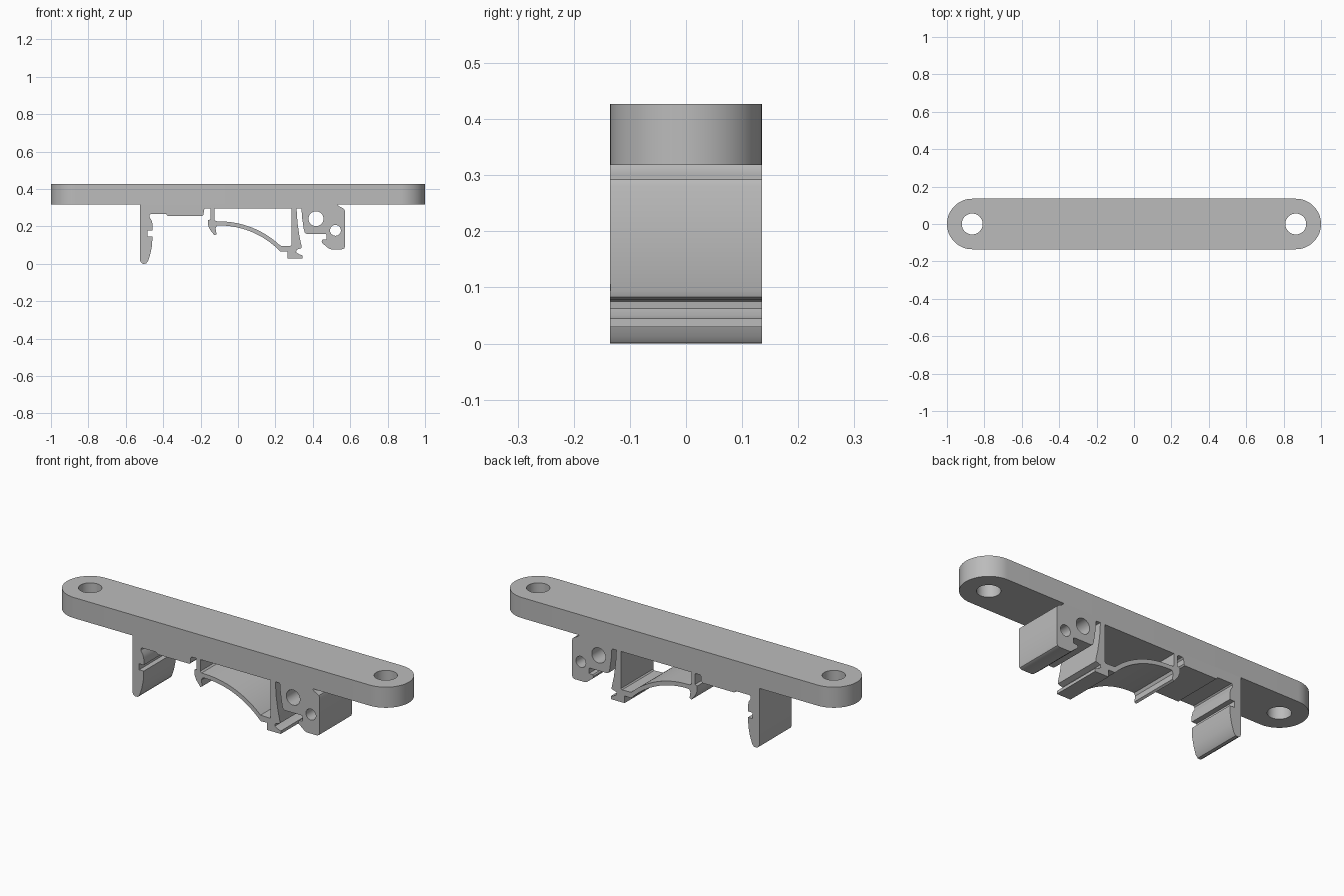
import bpy, math

if "Cube" in bpy.data.objects:
    bpy.data.objects.remove(bpy.data.objects["Cube"])

HALF_W = 0.135          # half depth of the whole bracket
Z_LOW, Z_TOP = 0.318, 0.427

grey = bpy.data.materials.new("matte grey")
grey.diffuse_color = (0.5, 0.5, 0.5, 1)
grey.use_nodes = True
grey.node_tree.nodes["Principled BSDF"].inputs["Base Color"].default_value = grey.diffuse_color


def arc(cx, cy, r, a0, a1, n):
    """Points along an arc, angles in degrees."""
    return [(cx + r * math.cos(math.radians(a0 + (a1 - a0) * i / n)),
             cy + r * math.sin(math.radians(a0 + (a1 - a0) * i / n)))
            for i in range(n + 1)]


def circle(cx, cy, r, n=40):
    return arc(cx, cy, r, 0, 360, n)[:-1]


def extrude(name, loops, half, location, rotation=(0, 0, 0)):
    """Solid from an outline and its holes, extruded both ways."""
    cu = bpy.data.curves.new(name, 'CURVE')
    cu.dimensions = '2D'
    cu.fill_mode = 'BOTH'
    cu.extrude = half
    for pts in loops:
        sp = cu.splines.new('POLY')
        sp.points.add(len(pts) - 1)
        for p, (x, y) in zip(sp.points, pts):
            p.co = (x, y, 0, 1)
        sp.use_cyclic_u = True
    ob = bpy.data.objects.new(name, cu)
    bpy.context.collection.objects.link(ob)
    ob.location, ob.rotation_euler = location, rotation
    bpy.ops.object.select_all(action='DESELECT')
    ob.select_set(True)
    bpy.context.view_layer.objects.active = ob
    bpy.ops.object.convert(target='MESH')
    ob = bpy.context.view_layer.objects.active
    # weld the caps to the walls
    bpy.ops.object.mode_set(mode='EDIT')
    bpy.ops.mesh.select_all(action='SELECT')
    bpy.ops.mesh.remove_doubles(threshold=0.0002)
    bpy.ops.mesh.normals_make_consistent(inside=False)
    bpy.ops.object.mode_set(mode='OBJECT')
    ob.data.materials.clear()
    ob.data.materials.append(grey)
    bpy.ops.object.shade_smooth_by_angle(angle=math.radians(30))
    return ob


# Mounting plate: round-ended bar with two screw holes
end = 1 - HALF_W
bar = arc(end, 0, HALF_W, -90, 90, 32) + arc(-end, 0, HALF_W, 90, 270, 32)
extrude("mounting_plate", [bar, circle(end, 0, 0.056), circle(-end, 0, 0.056)],
        (Z_TOP - Z_LOW) / 2, (0, 0, (Z_TOP + Z_LOW) / 2))

# Clip body: side profile, left to right along the underside
ARC_X, ARC_Z, ARC_R = -0.1, -0.247, 0.452
leg = [(-.524, Z_LOW), (-.524, .02), (-.519, .007), (-.508, 0), (-.492, .001),
       (-.481, .014), (-.468, .055), (-.460, .095), (-.457, .147),
       (-.484, .147), (-.484, .179), (-.457, .179), (-.457, .211),
       (-.462, .232), (-.473, .250), (-.473, .261), (-.467, .267)]
ledge = [(-.385, .267), (-.377, .257), (-.190, .257), (-.184, .264),
         (-.182, .29), (-.175, .297), (-.152, .297), (-.147, .292)]
hook = [(-.147, .238), (-.160, .233), (-.160, .206), (-.150, .183),
        (-.126, .152), (-.115, .158), (-.120, .190), (-.113, .204)]
spring_under = arc(ARC_X, ARC_Z, ARC_R, 90, 43.7, 20)
foot = [(.265, .067), (.265, .029), (.345, .029), (.345, .045), (.329, .050),
        (.311, .062), (.313, .075), (.340, .084), (.340, .094)]
post = [(.328, .15), (.318, .22), (.313, .297), (.335, .297), (.340, .29)]
block = [(.342, .25), (.352, .184), (.358, .165), (.368, .160), (.468, .160),
         (.473, .155), (.473, .131), (.452, .129), (.447, .122), (.449, .112),
         (.484, .083), (.496, .078), (.557, .078), (.568, .083), (.572, .094),
         (.572, .281), (.568, .292), (.556, .300), (.540, .307),
         (.530, Z_LOW)]
outline = leg + ledge + hook + spring_under + foot + post + block

# Opening above the curved spring arm
window = ([(-.126, .297), (-.126, .235), (-.118, .228)]
          + arc(ARC_X, ARC_Z, ARC_R + .022, 90, 46.5, 20)
          + [(.280, .095), (.286, .101), (.286, .297)])

extrude("clip_body", [outline, window, circle(.417, .241, .04),
                      circle(.521, .179, .029)],
        HALF_W, (0, 0, 0), (math.pi / 2, 0, 0))
